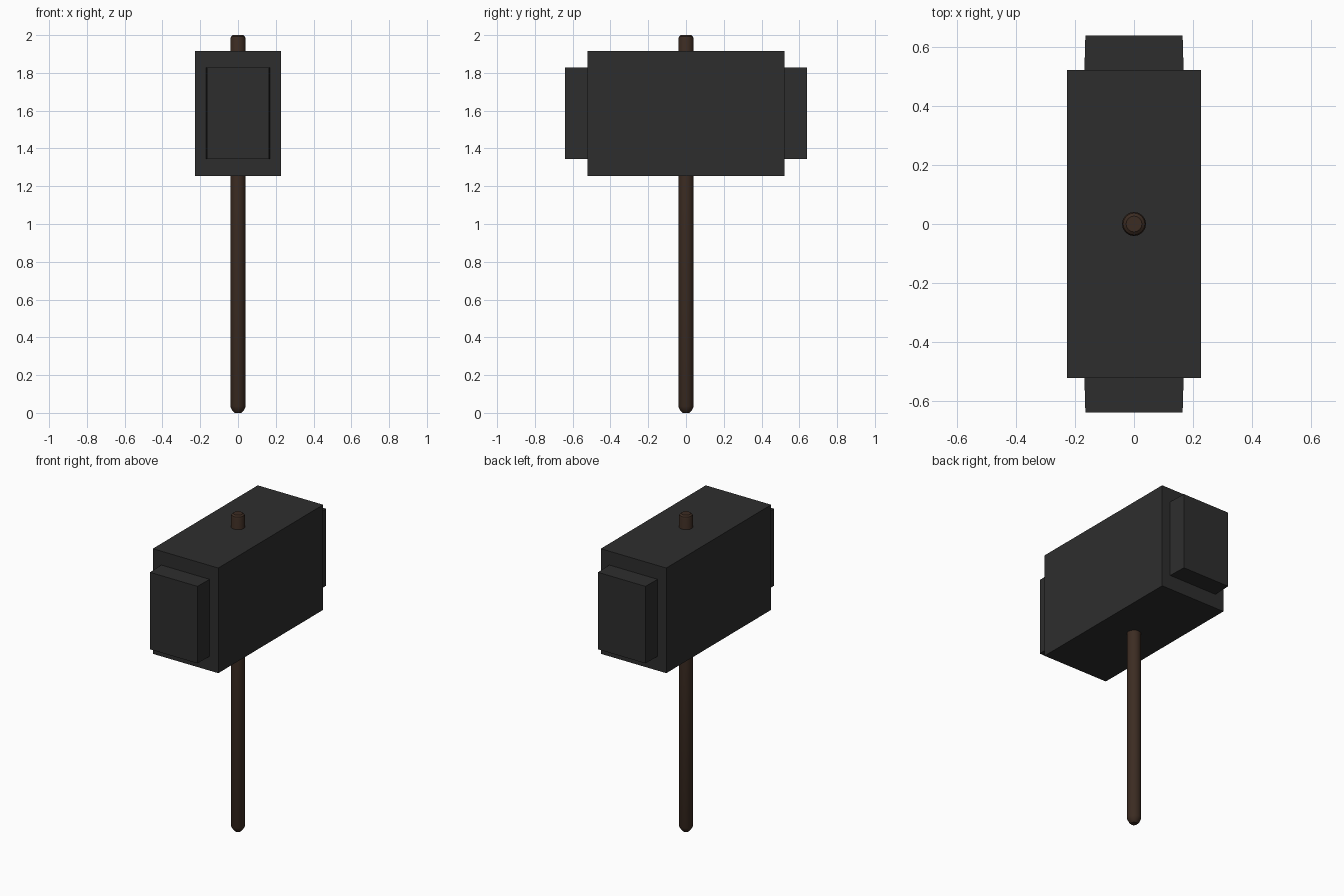
import bpy, bmesh, math

if "Cube" in bpy.data.objects:
    bpy.data.objects.remove(bpy.data.objects["Cube"])


def material(name, rgb):
    m = bpy.data.materials.new(name)
    m.diffuse_color = (*rgb, 1)
    m.use_nodes = True
    m.node_tree.nodes["Principled BSDF"].inputs["Base Color"].default_value = m.diffuse_color
    return m


iron = material("dark_iron", (0.027, 0.027, 0.027))
wood = material("dark_wood", (0.045, 0.025, 0.016))


def finish(bm, name, mat):
    bmesh.ops.recalc_face_normals(bm, faces=bm.faces)
    mesh = bpy.data.meshes.new(name)
    bm.to_mesh(mesh)
    bm.free()
    mesh.materials.append(mat)
    ob = bpy.data.objects.new(name, mesh)
    bpy.context.collection.objects.link(ob)
    return ob


def box(name, x, y0, y1, z0, z1, mat, tip_x=None):
    """Box symmetric in x; the y1 end can have its own half width."""
    tip_x = x if tip_x is None else tip_x
    bm = bmesh.new()
    bmesh.ops.create_cube(bm, size=2)
    for v in bm.verts:
        far = v.co.y > 0
        v.co.x *= tip_x if far else x
        v.co.y = y1 if far else y0
        v.co.z = z1 if v.co.z > 0 else z0
    return finish(bm, name, mat)


# Head block and the two striking faces
box("hammer_head", 0.228, -0.522, 0.522, 1.253, 1.915, iron)
for side, label in ((-1, "front"), (1, "back")):
    box(label + "_striking_face", 0.169, side * 0.50, side * 0.64,
        1.343, 1.828, iron, tip_x=0.165)

# Round handle with chamfered ends, passing through the head
profile = [(0.018, 0), (0.030, 0.012), (0.041, 0.035),
           (0.041, 1.978), (0.037, 1.992), (0.027, 2.0)]
sides = 16
bm = bmesh.new()
rings = [[bm.verts.new((r * math.cos(math.tau * i / sides),
                        r * math.sin(math.tau * i / sides), z))
          for i in range(sides)] for r, z in profile]
for a, b in zip(rings, rings[1:]):
    for i in range(sides):
        j = (i + 1) % sides
        bm.faces.new((a[i], a[j], b[j], b[i]))
bm.faces.new(rings[0])
bm.faces.new(rings[-1])
handle = finish(bm, "handle", wood)
bpy.context.view_layer.objects.active = handle
handle.select_set(True)
bpy.ops.object.shade_smooth_by_angle(angle=math.radians(30))
